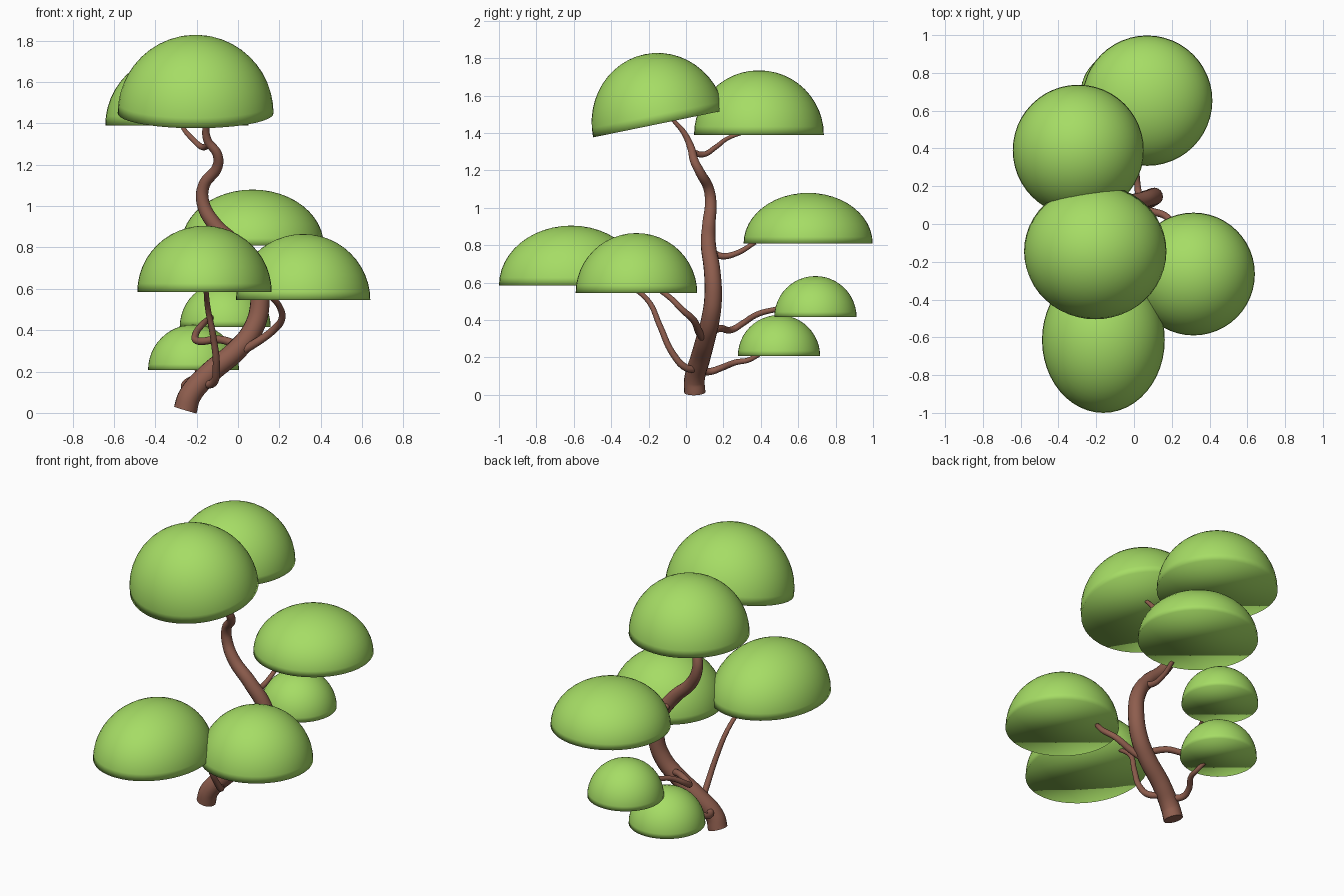
import bpy, bmesh
from math import radians
from mathutils import Matrix

if "Cube" in bpy.data.objects:
    bpy.data.objects.remove(bpy.data.objects["Cube"])


def material(name, color):
    m = bpy.data.materials.new(name)
    m.diffuse_color = color
    m.use_nodes = True
    m.node_tree.nodes["Principled BSDF"].inputs["Base Color"].default_value = m.diffuse_color
    return m


leaf = material("leaf_green", (0.38, 0.72, 0.13, 1))
bark = material("bark_brown", (0.27, 0.11, 0.075, 1))


def add_mesh(name, mesh, mat):
    mesh.materials.clear()
    mesh.materials.append(mat)
    mesh.shade_smooth()
    ob = bpy.data.objects.new(name, mesh)
    bpy.context.collection.objects.link(ob)
    return ob


def dome(name, centre, size, tilt=0):
    """Half ellipsoid with a flat closed underside."""
    bm = bmesh.new()
    bmesh.ops.create_uvsphere(bm, u_segments=48, v_segments=24, radius=1)
    bmesh.ops.delete(bm, geom=[v for v in bm.verts if v.co.z < -0.01], context='VERTS')
    bmesh.ops.holes_fill(bm, edges=[e for e in bm.edges if e.is_boundary], sides=0)
    bmesh.ops.scale(bm, vec=size, verts=bm.verts)
    bmesh.ops.recalc_face_normals(bm, faces=bm.faces)
    mesh = bpy.data.meshes.new(name)
    bm.to_mesh(mesh)
    bm.free()
    ob = add_mesh(name, mesh, leaf)
    ob.matrix_world = Matrix.Translation(centre) @ Matrix.Rotation(radians(tilt), 4, 'X')


def limb(name, points, radii):
    """Tapered tube through the points; radii are spread evenly along it."""
    cu = bpy.data.curves.new(name, 'CURVE')
    cu.dimensions = '3D'
    cu.bevel_depth = 1
    cu.bevel_resolution = 6
    cu.resolution_u = 8
    cu.use_fill_caps = True
    sp = cu.splines.new('BEZIER')
    sp.bezier_points.add(len(points) - 1)
    for i, (bp, co) in enumerate(zip(sp.bezier_points, points)):
        bp.co = co
        bp.handle_left_type = bp.handle_right_type = 'AUTO'
        t = i / (len(points) - 1) * (len(radii) - 1)
        k = min(int(t), len(radii) - 2)
        bp.radius = radii[k] + (radii[k + 1] - radii[k]) * (t - k)
    tmp = bpy.data.objects.new(name + "_path", cu)
    bpy.context.collection.objects.link(tmp)
    bpy.context.view_layer.update()
    deps = bpy.context.evaluated_depsgraph_get()
    mesh = bpy.data.meshes.new_from_object(tmp.evaluated_get(deps))
    bpy.data.objects.remove(tmp)
    ob = add_mesh(name, mesh, bark)
    # keep the cut end of the limb crisp
    bpy.context.view_layer.objects.active = ob
    ob.select_set(True)
    bpy.ops.object.shade_smooth_by_angle(angle=radians(50))
    ob.select_set(False)


# Foliage pads
dome("foliage_crown", (-0.205, -0.144, 1.449), (0.377, 0.36, 0.38), 11.6)
dome("foliage_upper_back", (-0.295, 0.39, 1.39), (0.347, 0.347, 0.345))
dome("foliage_middle_back", (0.07, 0.653, 0.81), (0.345, 0.345, 0.27))
dome("foliage_right", (0.315, -0.265, 0.545), (0.325, 0.325, 0.32))
dome("foliage_front", (-0.162, -0.614, 0.585), (0.325, 0.386, 0.32))
dome("foliage_small_upper", (-0.062, 0.692, 0.415), (0.22, 0.22, 0.22))
dome("foliage_small_lower", (-0.215, 0.497, 0.207), (0.22, 0.22, 0.22))

# Winding trunk
limb("trunk", [
    (-.255, .047, .014), (-.235, .045, .08), (-.14, .075, .19), (-.01, .105, .3),
    (.07, .13, .4), (.105, .145, .52), (.09, .14, .66), (0, .12, .8),
    (-.12, .123, .92), (-.17, .132, 1.02), (-.165, .122, 1.1), (-.1, .075, 1.19),
    (-.1, .045, 1.25), (-.148, .027, 1.32), (-.155, -.01, 1.4), (-.15, -.07, 1.47)],
    [.057, .053, .049, .043, .033, .026, .021, .01])

# Branches carrying the foliage pads
limb("branch_upper_back", [(-.14, .03, 1.3), (-.17, .09, 1.285), (-.22, .16, 1.325),
                           (-.26, .22, 1.37), (-.27, .3, 1.4)], [.017, .009])
limb("branch_middle_back", [(.03, .13, .765), (.02, .19, .742), (.015, .27, .757),
                            (.02, .37, .815)], [.02, .012])
limb("branch_small_upper", [(0, .12, .33), (-.09, .18, .355), (-.2, .25, .35),
                            (-.205, .3, .38), (-.17, .38, .43), (-.13, .49, .46)], [.02, .014])
limb("branch_small_lower", [(-.21, .06, .13), (-.255, .13, .125), (-.25, .19, .145),
                            (-.2, .27, .175), (-.19, .33, .185), (-.2, .39, .215)], [.021, .012])
limb("branch_right", [(0, .1, .29), (.08, .07, .335), (.17, .04, .4),
                      (.212, -.02, .455), (.2, -.08, .515), (.16, -.14, .56)], [.022, .013])
limb("branch_front", [(-.17, .06, .14), (-.12, 0, .145), (-.105, -.07, .22),
                      (-.12, -.14, .37), (-.145, -.2, .5), (-.155, -.31, .595)], [.021, .012])
